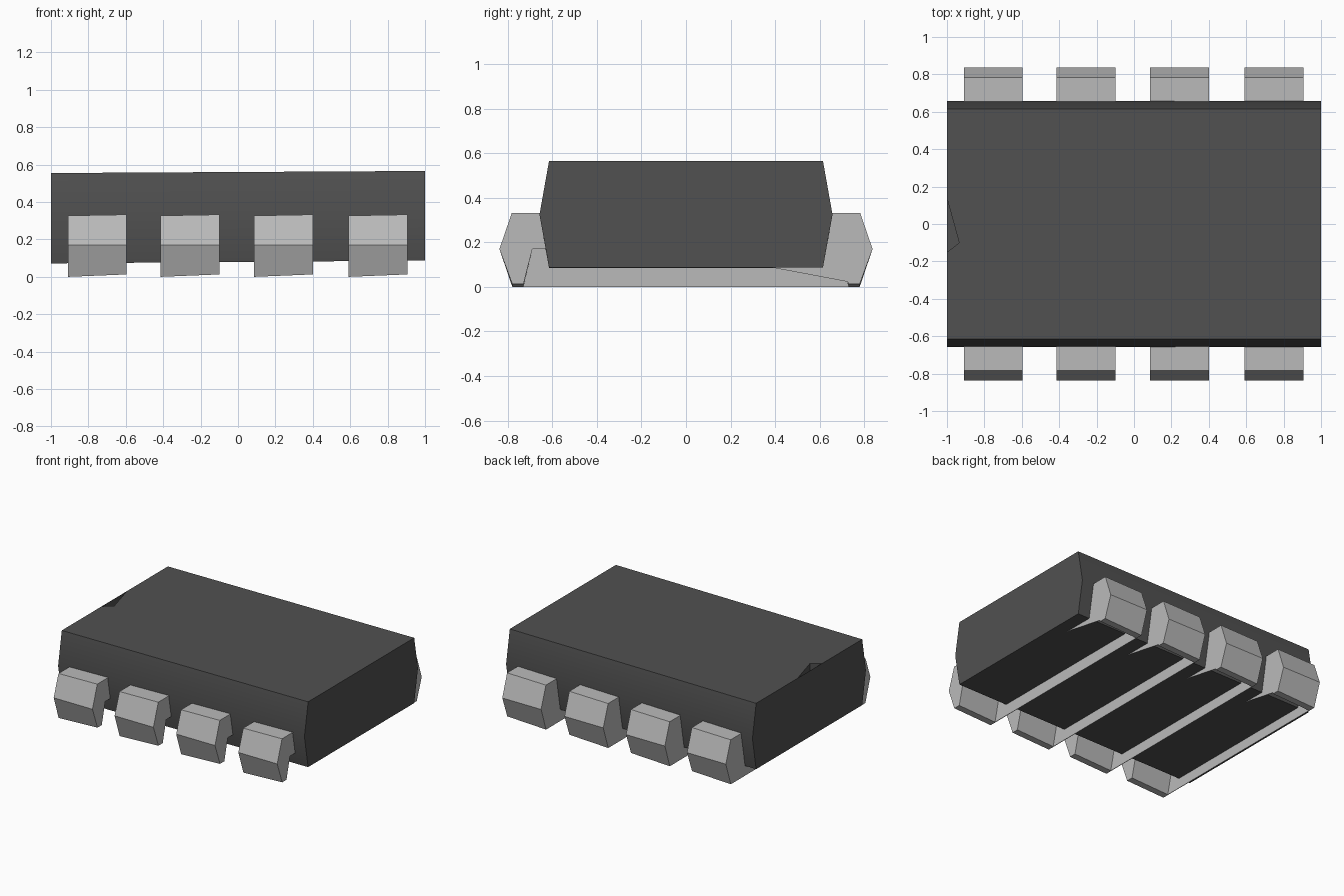
import bpy, bmesh, math

cube = bpy.data.objects.get("Cube")
if cube:
    bpy.data.objects.remove(cube, do_unlink=True)


def material(name, rgb):
    m = bpy.data.materials.new(name)
    m.use_nodes = True
    m.diffuse_color = (*rgb, 1)
    bsdf = next(n for n in m.node_tree.nodes if n.type == 'BSDF_PRINCIPLED')
    bsdf.inputs["Base Color"].default_value = (*rgb, 1)
    return m


charcoal = material("charcoal plastic", (0.082, 0.082, 0.082))
metal = material("light grey metal", (0.49, 0.49, 0.49))


def extrude_x(name, left, right, x0, x1, mat):
    """Loft a closed (y, z) outline from x0 to x1."""
    bm = bmesh.new()
    a = [bm.verts.new((x0, y, z)) for y, z in left]
    b = [bm.verts.new((x1, y, z)) for y, z in right]
    n = len(a)
    bm.faces.new(a)
    bm.faces.new(b[::-1])
    for i in range(n):
        j = (i + 1) % n
        bm.faces.new((a[j], a[i], b[i], b[j]))
    bmesh.ops.recalc_face_normals(bm, faces=bm.faces)
    mesh = bpy.data.meshes.new(name)
    bm.to_mesh(mesh)
    bm.free()
    mesh.materials.append(mat)
    ob = bpy.data.objects.new(name, mesh)
    bpy.context.collection.objects.link(ob)
    return ob


# Package body: tapered six-sided section, tilted very slightly along its length
def body_section(bottom, middle, top):
    return [(-0.615, top), (0.615, top), (0.658, middle),
            (0.615, bottom), (-0.615, bottom), (-0.658, middle)]


body = extrude_x("package_body", body_section(0.072, 0.312, 0.555),
                 body_section(0.087, 0.325, 0.566), -1, 1, charcoal)

# Orientation notch: small triangular pocket at the end of the top face
bm = bmesh.new()
face = bm.faces.new([bm.verts.new((x, y, 0.7)) for x, y in
                     [(-0.998, 0.13), (-0.998, -0.15), (-0.935, -0.1)]])
ext = bmesh.ops.extrude_face_region(bm, geom=[face])["geom"]
for v in ext:
    if isinstance(v, bmesh.types.BMVert):
        v.co.z = 0.42
bmesh.ops.recalc_face_normals(bm, faces=bm.faces)
mesh = bpy.data.meshes.new("notch_cutter")
bm.to_mesh(mesh)
bm.free()
mesh.materials.append(charcoal)
cutter = bpy.data.objects.new("notch_cutter", mesh)
bpy.context.collection.objects.link(cutter)
cutter.hide_render = True
cutter.hide_set(True)

bpy.ops.object.select_all(action='DESELECT')
body.select_set(True)
bpy.context.view_layer.objects.active = body
bpy.ops.object.shade_smooth_by_angle(angle=math.radians(30))
cut = body.modifiers.new("notch", 'BOOLEAN')
cut.operation = 'DIFFERENCE'
cut.solver = 'EXACT'
cut.object = cutter


# Bent pins: four per long side, each with a slight twist across its width
def pin_section(side, low, high):
    pts = [(0.60, high), (0.782, high), (0.838, 0.17), (0.78, low),
           (0.73, low), (0.69, 0.17), (0.60, 0.17)]
    return [(side * y, z) for y, z in pts]


for i, x0 in enumerate((-0.91, -0.415, 0.085, 0.59), 1):
    x1 = x0 + 0.315
    for side, label in ((-1, "front"), (1, "back")):
        extrude_x(f"{label}_pin_{i}", pin_section(side, 0.0, 0.327),
                  pin_section(side, 0.013, 0.333), x0, x1, metal)

    # Thin metal web under the body joining the front and back pins
    web = [(-0.75, 0.0), (0.75, 0.0), (0.69, 0.17), (-0.69, 0.17)]
    extrude_x(f"under_web_{i}", web, web, x0, x0 + 0.004, metal)

    # Pointed fin on the other edge of the back pin
    fin = [(0.78, 0.013), (0.69, 0.17), (0.2, 0.17), (0.2, 0.122)]
    extrude_x(f"pin_fin_{i}", fin, fin, x1 - 0.004, x1, metal)
